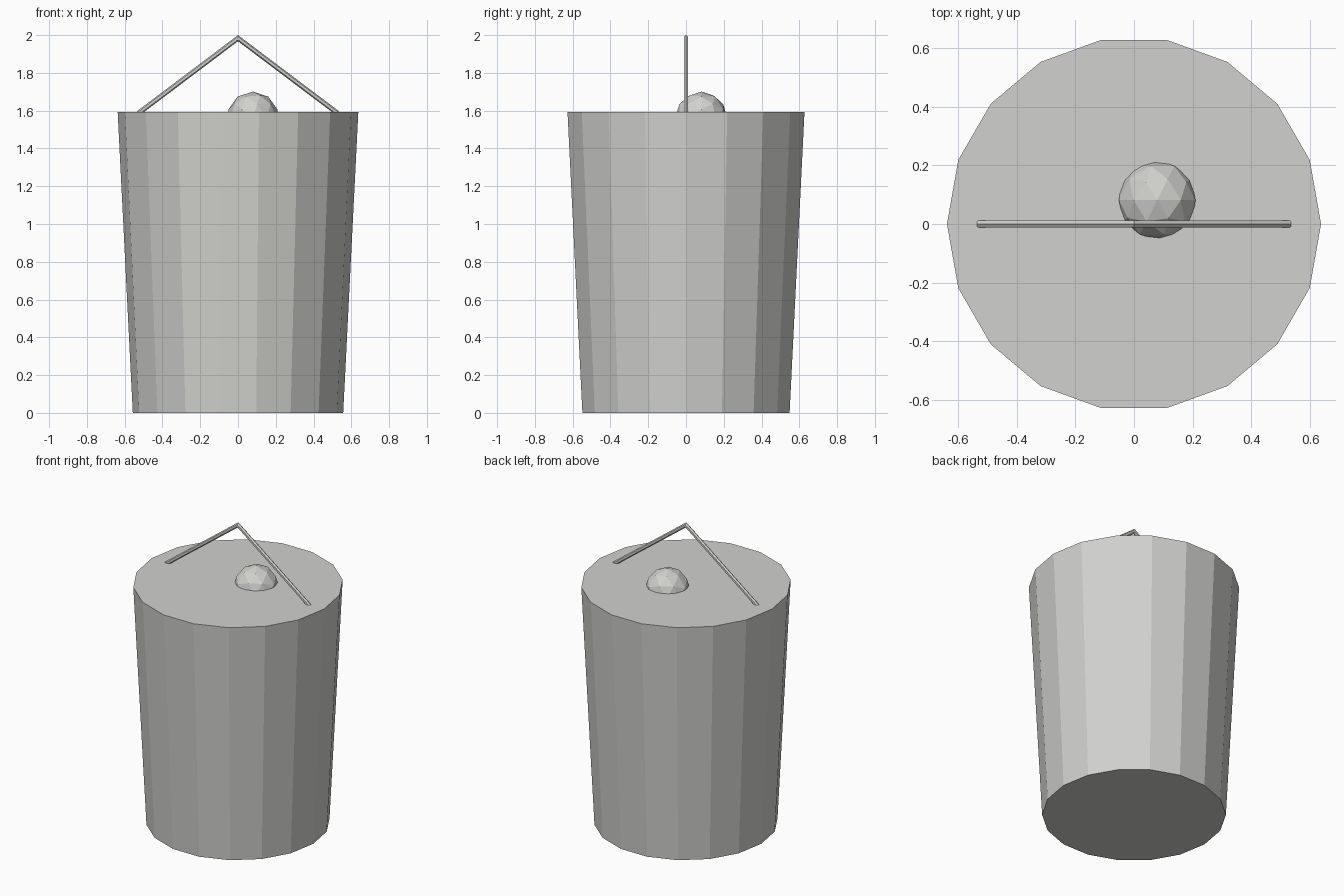
import bpy
import bmesh
import math
from mathutils import Matrix, Vector

cube = bpy.data.objects.get("Cube")
if cube:
    bpy.data.objects.remove(cube)

# One plain grey for the whole model
grey = bpy.data.materials.new("plain grey")
grey.use_nodes = True
colour = (0.64, 0.64, 0.62, 1)
grey.diffuse_color = colour
grey.node_tree.nodes["Principled BSDF"].inputs["Base Color"].default_value = colour

LID = 1.592


def finish(bm, name):
    bmesh.ops.recalc_face_normals(bm, faces=bm.faces)
    mesh = bpy.data.meshes.new(name)
    bm.to_mesh(mesh)
    bm.free()
    mesh.materials.append(grey)
    obj = bpy.data.objects.new(name, mesh)
    bpy.context.collection.objects.link(obj)
    return obj


def ring(bm, sides, place):
    return [bm.verts.new(place(2 * math.pi * i / sides)) for i in range(sides)]


def loft(bm, rings):
    # Join neighbouring rings with quads and cap both ends
    for a, b in zip(rings, rings[1:]):
        for i in range(len(a)):
            j = (i + 1) % len(a)
            bm.faces.new((a[i], a[j], b[j], b[i]))
    bm.faces.new(rings[0])
    bm.faces.new(rings[-1])


# Tapered bucket with a closed flat top
bm = bmesh.new()
loft(bm, [ring(bm, 18, lambda a, r=r, z=z: Vector((r * math.cos(a), r * math.sin(a), z)))
          for r, z in ((0.557, 0), (0.637, LID))])
finish(bm, "bucket")

# Faceted ball half sunk in the top
bm = bmesh.new()
bmesh.ops.create_icosphere(
    bm, subdivisions=2, radius=0.137,
    matrix=Matrix.Translation((0.079, 0.081, 1.564)) @ Matrix.Rotation(math.pi / 2, 4, "X"))
finish(bm, "ball")

# Pointed handle: a six-sided rod mitred at the peak
ROD = 0.013
half_span, rise = 0.525, 0.395
stretch = math.hypot(half_span, rise) / half_span
peak = 2 - ROD * stretch
bm = bmesh.new()
loft(bm, [ring(bm, 6, lambda a, x=x, z=z: Vector(
    (x, ROD * math.cos(a + math.pi / 2), z + ROD * stretch * math.sin(a + math.pi / 2))))
    for x, z in ((-half_span - 0.01, peak - rise - 0.008), (0, peak),
                 (half_span + 0.01, peak - rise - 0.008))])
finish(bm, "handle")
